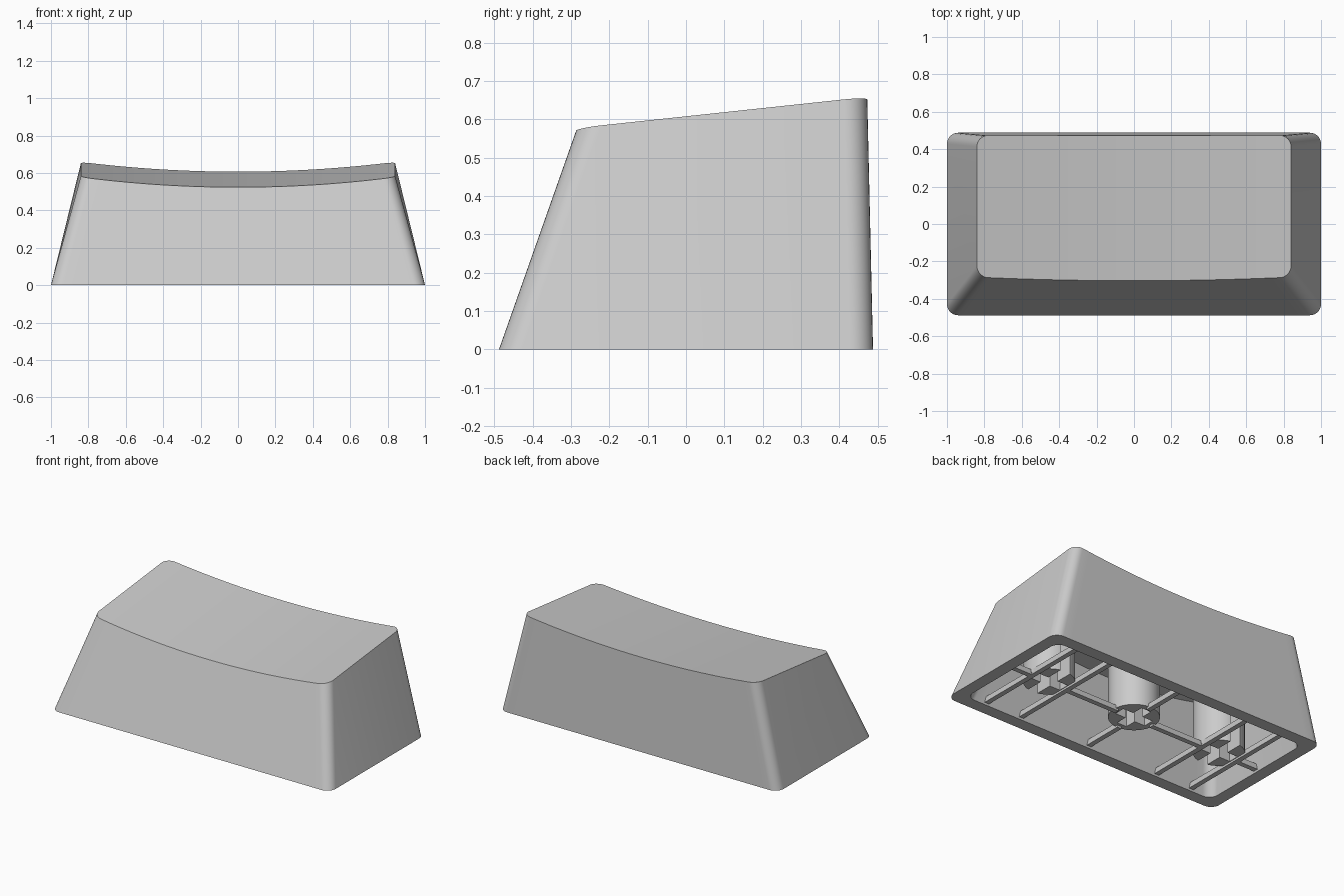
import bpy, bmesh, math

if "Cube" in bpy.data.objects:
    bpy.data.objects.remove(bpy.data.objects["Cube"])

grey = bpy.data.materials.new("plain grey")
grey.use_nodes = True
grey.diffuse_color = (0.6, 0.6, 0.6, 1)
grey.node_tree.nodes["Principled BSDF"].inputs["Base Color"].default_value = (0.6, 0.6, 0.6, 1)


def finish(bm, name):
    bmesh.ops.recalc_face_normals(bm, faces=bm.faces)
    mesh = bpy.data.meshes.new(name)
    bm.to_mesh(mesh)
    bm.free()
    mesh.materials.append(grey)
    ob = bpy.data.objects.new(name, mesh)
    bpy.context.collection.objects.link(ob)
    return ob


def activate(ob):
    bpy.ops.object.select_all(action="DESELECT")
    ob.select_set(True)
    bpy.context.view_layer.objects.active = ob


def smooth(ob):
    activate(ob)
    bpy.ops.object.shade_smooth_by_angle(angle=math.radians(30))


def prism(name, outline, z0, z1):
    bm = bmesh.new()
    face = bm.faces.new([bm.verts.new((x, y, z0)) for x, y in outline])
    top = bmesh.ops.extrude_face_region(bm, geom=[face])["geom"]
    bmesh.ops.translate(bm, vec=(0, 0, z1 - z0),
                        verts=[v for v in top if isinstance(v, bmesh.types.BMVert)])
    return finish(bm, name)


def box(name, x0, x1, y0, y1, z0, z1):
    return prism(name, [(x0, y0), (x1, y0), (x1, y1), (x0, y1)], z0, z1)


# Tapered hollow cap with a cylindrical scoop across the top
RADIUS, ARC, SPAN = 0.06, 8, 32


def half_profile():
    """Corner arc, straight run, corner arc: (side fraction, arc x, arc y)."""
    angles = [math.pi / 2 * i / ARC for i in range(ARC + 1)]
    left = [(-1, -math.cos(a), 1 - math.sin(a)) for a in angles]
    run = [(2 * i / SPAN - 1, 0, 0) for i in range(1, SPAN)]
    return left + run + [(-s, -ax, ay) for s, ax, ay in reversed(left)]


def rim_height(y):
    return 0.608 + 0.107 * y


def wall_point(p, back, z, t):
    s, ax, ay = p
    if back:
        y = 0.488 - 0.023 * z - t - ay * RADIUS
    else:
        y = -0.488 + 0.353 * z + t + ay * RADIUS
    # the side walls twist so that the top outline stays a rectangle
    half = 1 - 0.16 * z / rim_height(y) - t
    return s * (half - RADIUS) + ax * RADIUS, y


def scoop(x, y, drop, sag):
    return rim_height(y) - drop - sag * (1 - (x / 0.84) ** 2)


def skin(bm, t, drop, sag):
    rows = []
    for back in (False, True):
        low, high = [], []
        for p in half_profile():
            z = 0.5
            for _ in range(12):
                z = scoop(*wall_point(p, back, z, t), drop, sag)
            low.append(bm.verts.new((*wall_point(p, back, 0, t), 0)))
            high.append(bm.verts.new((*wall_point(p, back, z, t), z)))
        rows.append((low, high))
    (fl, fh), (bl, bh) = rows
    for i in range(len(fh) - 1):
        bm.faces.new((fh[i], fh[i + 1], bh[i + 1], bh[i]))
    low, high = fl + bl[::-1], fh + bh[::-1]
    for i in range(len(low)):
        j = (i + 1) % len(low)
        bm.faces.new((low[i], low[j], high[j], high[i]))
    return low


bm = bmesh.new()
outer = skin(bm, 0, 0, 0.052)
inner = skin(bm, 0.08, 0.07, 0.095)
for i in range(len(outer)):
    j = (i + 1) % len(outer)
    bm.faces.new((outer[i], outer[j], inner[j], inner[i]))
smooth(finish(bm, "cap_shell"))

# Round stems with cross-shaped sockets
STEM_R, BASE = 0.15, 0.025


def stem(name, cx, reach, depth):
    ring = [2 * math.pi * i / 48 for i in range(48)]
    ob = prism(name, [(cx + STEM_R * math.cos(a), STEM_R * math.sin(a)) for a in ring], BASE, 0.5)
    w, a = 0.035, 0.11
    cross = [(a, -w), (a, w), (w, w), (w, reach), (-w, reach), (-w, w),
             (-a, w), (-a, -w), (-w, -w), (-w, -reach), (w, -reach), (w, -w)]
    cutter = prism("socket_cutter", [(cx + x, y) for x, y in cross], -0.1, depth)
    cutter.hide_render = True
    mod = ob.modifiers.new("socket", "BOOLEAN")
    mod.operation, mod.solver, mod.object = "DIFFERENCE", "EXACT", cutter
    activate(ob)
    bpy.ops.object.modifier_apply(modifier=mod.name)
    bpy.data.objects.remove(cutter)
    smooth(ob)


stem("centre_stem", 0, 0.11, 0.25)
SIDE = 0.64
for label, s in (("left", 1), ("right", -1)):
    stem(label + "_stem", s * SIDE, 0.2, 0.4)

# Thin ribs tying the stems to the walls
H, LOW, TOP = 0.016, 0.012, 0.045
for label, s in (("left", 1), ("right", -1)):
    for part, a, b in (("inner", 0.13, SIDE - 0.12), ("outer", SIDE + 0.12, 0.93)):
        box(f"{label}_{part}_long_rib", min(s * a, s * b), max(s * a, s * b), -H, H, LOW, TOP)
    for part, offset in (("inner", -0.13), ("outer", 0.13)):
        x = s * (SIDE + offset)
        box(f"{label}_{part}_cross_rib", x - H, x + H, -0.43, 0.43, LOW, TOP)
for label, y0, y1 in (("front", -0.43, -0.13), ("back", 0.13, 0.43)):
    box(label + "_centre_rib", -H, H, y0, y1, LOW, TOP)
